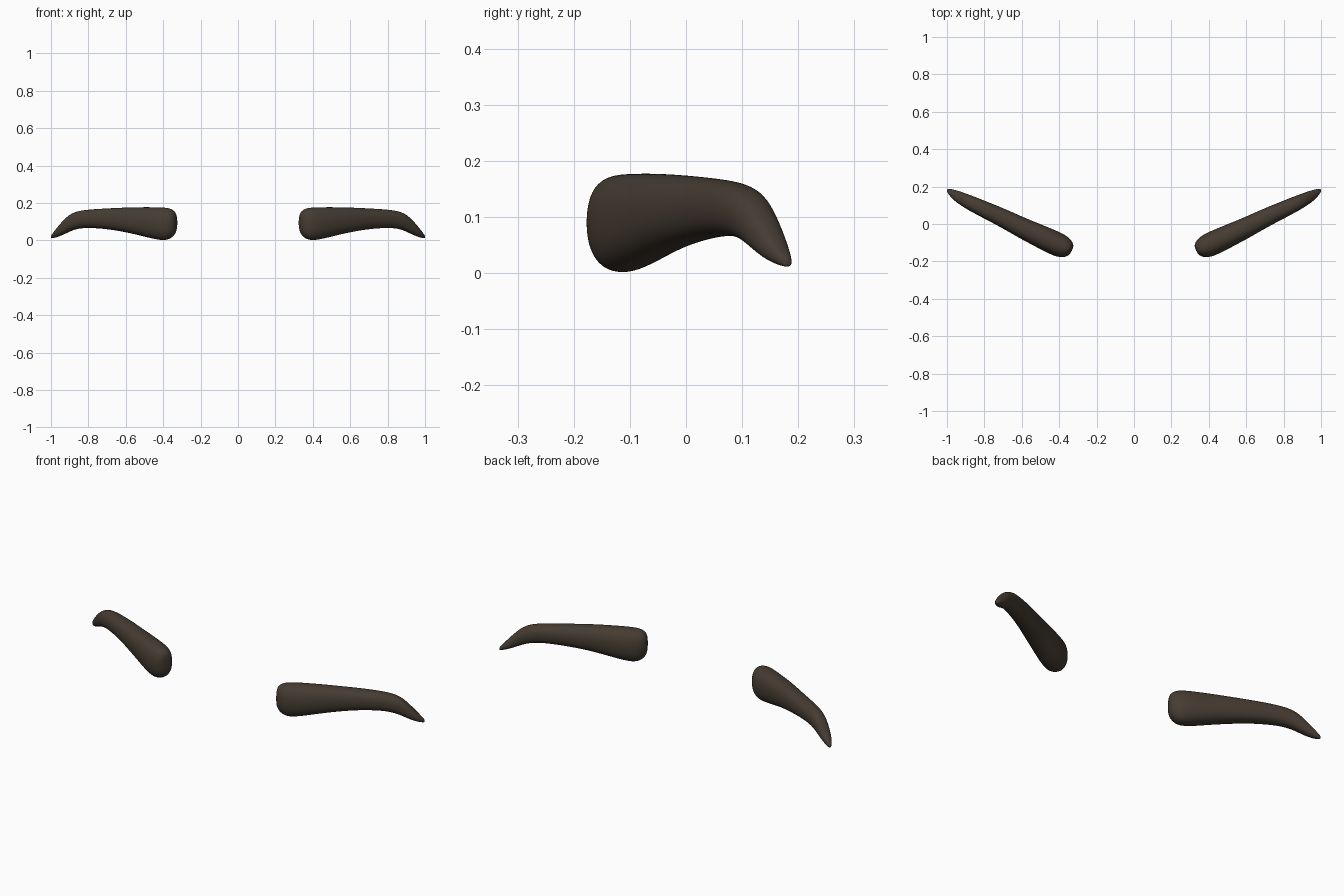
import bpy, bmesh, math

if "Cube" in bpy.data.objects:
    bpy.data.objects.remove(bpy.data.objects["Cube"])

# Stations along one brow: centre x, centre y, top z, bottom z, half thickness
stations = [
    (0.332, -0.142, 0.128, 0.062, 0.018),
    (0.338, -0.140, 0.152, 0.036, 0.034),
    (0.354, -0.134, 0.168, 0.015, 0.050),
    (0.376, -0.124, 0.175, 0.002, 0.060),
    (0.402, -0.112, 0.178, -0.002, 0.065),
    (0.450, -0.090, 0.179, 0.006, 0.065),
    (0.520, -0.057, 0.179, 0.024, 0.061),
    (0.600, -0.020, 0.177, 0.043, 0.056),
    (0.700, 0.032, 0.172, 0.060, 0.050),
    (0.800, 0.078, 0.166, 0.067, 0.045),
    (0.860, 0.106, 0.157, 0.062, 0.041),
    (0.900, 0.125, 0.139, 0.047, 0.037),
    (0.940, 0.146, 0.098, 0.027, 0.031),
    (0.970, 0.163, 0.062, 0.016, 0.023),
    (0.992, 0.178, 0.034, 0.011, 0.012),
    (0.999, 0.183, 0.024, 0.011, 0.006),
]
SIDES = 16
NX, NY = -0.43, 0.90  # thickness direction, square to the brow


def spow(v, e):
    return math.copysign(abs(v) ** e, v)


# Loft rounded sections into the eyebrow
bm = bmesh.new()
rings = []
for x, y, top, bot, hw in stations:
    ring = []
    for i in range(SIDES):
        a = 2 * math.pi * i / SIDES
        u = spow(math.cos(a), 0.88) * hw
        z = (top + bot) / 2 + spow(math.sin(a), 0.88) * (top - bot) / 2
        ring.append(bm.verts.new((x + NX * u, y + NY * u, z)))
    rings.append(ring)
for r0, r1 in zip(rings, rings[1:]):
    for i in range(SIDES):
        j = (i + 1) % SIDES
        bm.faces.new((r0[i], r0[j], r1[j], r1[i]))
bm.faces.new(rings[0])
bm.faces.new(rings[-1])
bmesh.ops.recalc_face_normals(bm, faces=bm.faces)
for f in bm.faces:
    f.smooth = True
mesh = bpy.data.meshes.new("eyebrows")
bm.to_mesh(mesh)
bm.free()

brows = bpy.data.objects.new("eyebrows", mesh)
bpy.context.collection.objects.link(brows)

# Second brow mirrored across the centre, then smoothed
mirror = brows.modifiers.new("mirror", 'MIRROR')
mirror.use_mirror_merge = False
sub = brows.modifiers.new("smooth", 'SUBSURF')
sub.levels = sub.render_levels = 2

# Dark brown colour
mat = bpy.data.materials.new("dark_brown")
mat.diffuse_color = (0.06, 0.045, 0.032, 1)
mat.use_nodes = True
mat.node_tree.nodes["Principled BSDF"].inputs["Base Color"].default_value = mat.diffuse_color
mesh.materials.append(mat)
